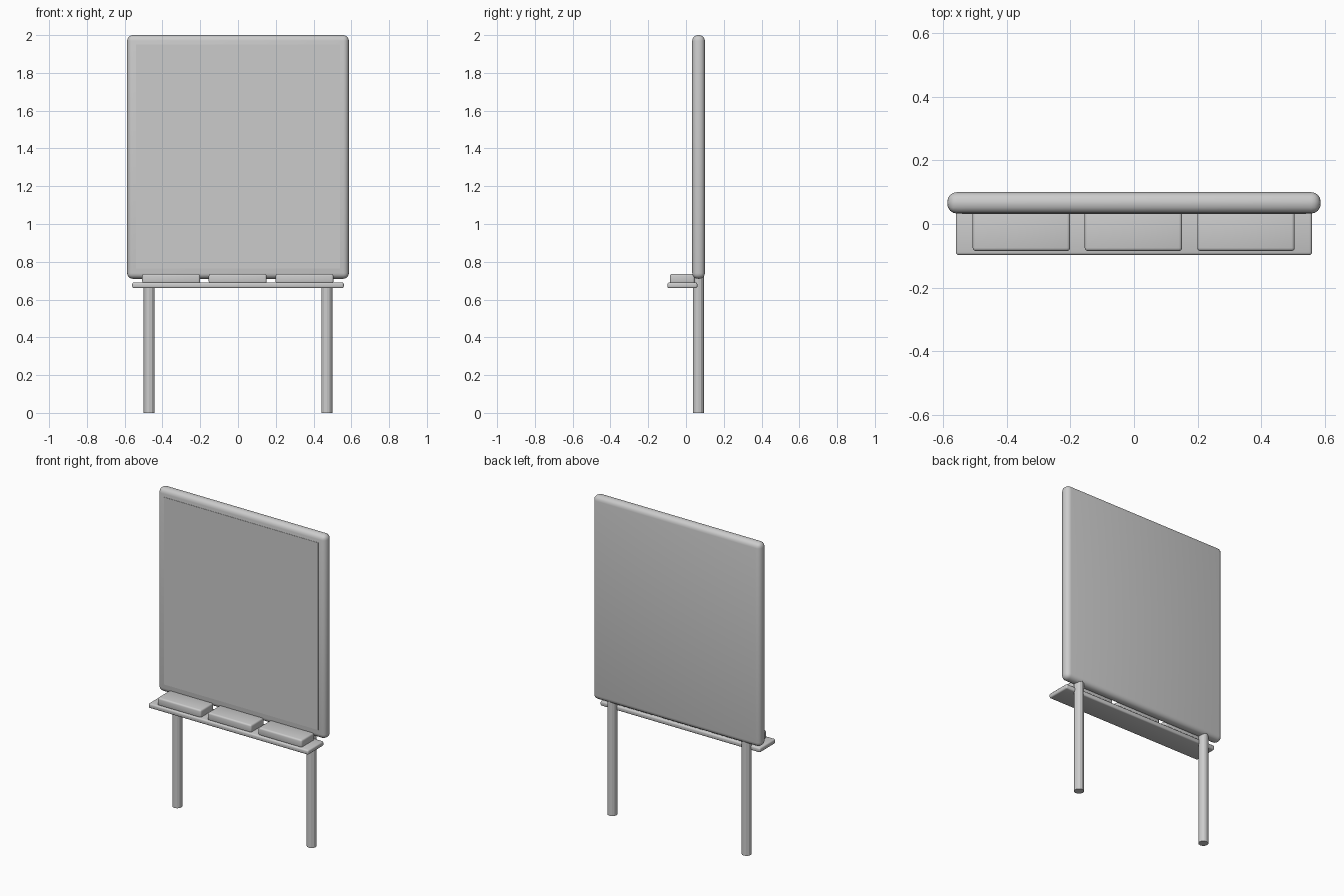
import bpy
import math

cube = bpy.data.objects.get("Cube")
if cube:
    bpy.data.objects.remove(cube, do_unlink=True)

GREY = (0.6, 0.6, 0.6, 1.0)
grey = bpy.data.materials.new("plain grey")
grey.use_nodes = True
grey.diffuse_color = GREY
grey.node_tree.nodes["Principled BSDF"].inputs["Base Color"].default_value = GREY


def box(name, low, high, bevel=0.0, segments=3, angle=None):
    """Box between two corners; angle None shades it fully smooth."""
    centre = [(a + b) / 2 for a, b in zip(low, high)]
    bpy.ops.mesh.primitive_cube_add(size=1, location=centre)
    ob = bpy.context.object
    ob.name = name
    ob.scale = [b - a for a, b in zip(low, high)]
    bpy.ops.object.transform_apply(location=False, rotation=False, scale=True)
    if bevel:
        mod = ob.modifiers.new("round edges", "BEVEL")
        mod.width = bevel
        mod.segments = segments
        bpy.ops.object.modifier_apply(modifier=mod.name)
    if angle is None:
        bpy.ops.object.shade_smooth()
    else:
        bpy.ops.object.shade_smooth_by_angle(angle=math.radians(angle))
    ob.data.materials.append(grey)
    return ob


# Upright board with rounded rim
box("board", (-0.587, 0.033, 0.71), (0.587, 0.1, 2.0), 0.03, 4)

# Flat writing surface on the front
box("writing_surface", (-0.54, 0.031, 0.765), (0.54, 0.036, 1.95), angle=30)

# Ledge below the board
box("ledge", (-0.56, -0.098, 0.66), (0.56, 0.06, 0.69), 0.009, 3, 40)

# Three blocks resting on the ledge
for name, x in (("right", -0.354), ("middle", -0.002), ("left", 0.352)):
    box(name + "_block", (x - 0.153, -0.085, 0.685), (x + 0.153, 0.045, 0.735),
        0.01, 3, 40)

# Two round legs
for name, x in (("right", -0.47), ("left", 0.47)):
    bpy.ops.mesh.primitive_cylinder_add(vertices=12, radius=0.029, depth=0.76,
                                        location=(x, 0.065, 0.38))
    leg = bpy.context.object
    leg.name = name + "_leg"
    bpy.ops.object.shade_smooth_by_angle(angle=math.radians(25))
    leg.data.materials.append(grey)
